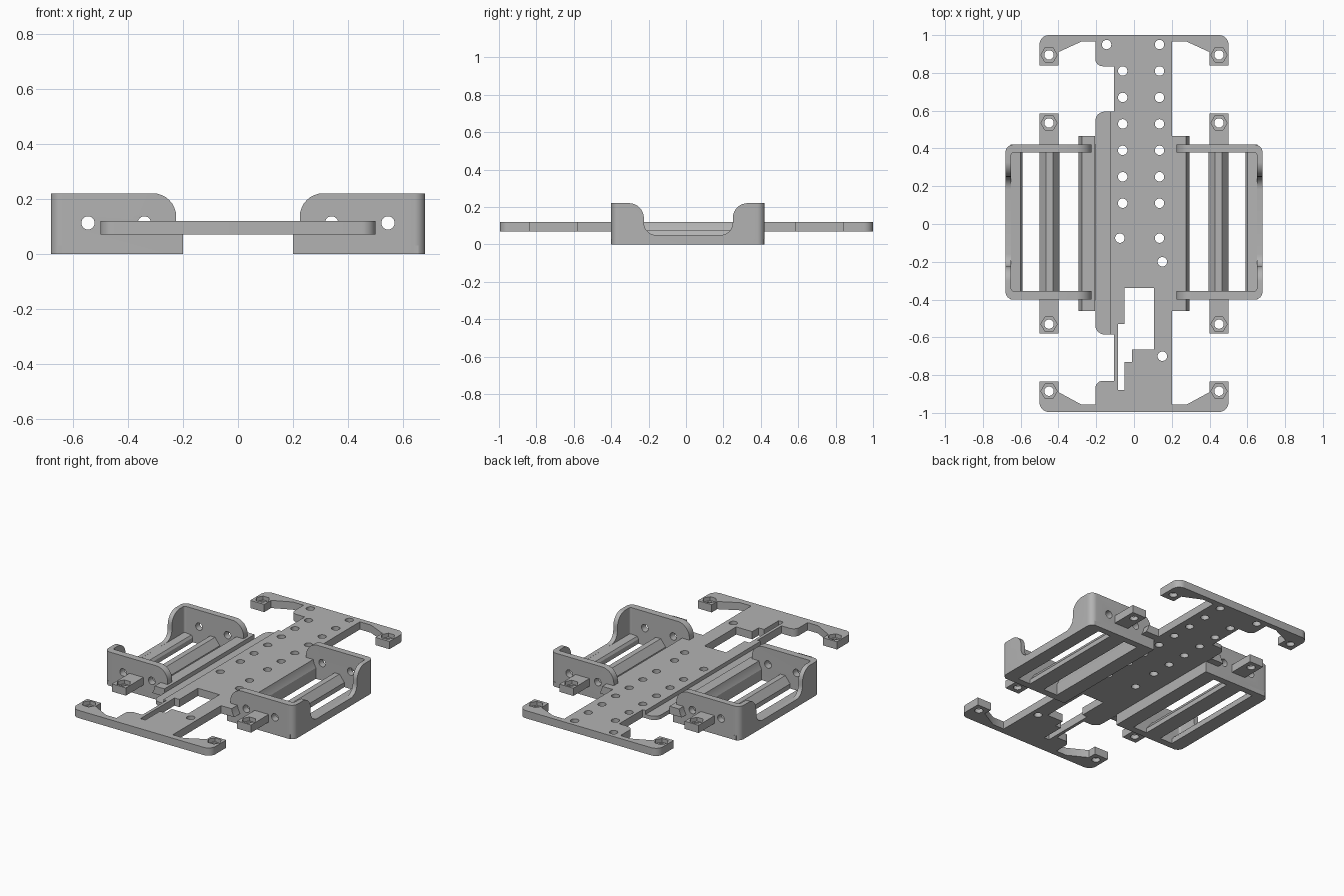
import bpy, bmesh, math
from mathutils import Vector

cube = bpy.data.objects.get("Cube")
if cube:
    bpy.data.objects.remove(cube, do_unlink=True)

grey = bpy.data.materials.new("plain_grey")
grey.use_nodes = True
grey.diffuse_color = (0.45, 0.45, 0.45, 1)
grey.node_tree.nodes["Principled BSDF"].inputs["Base Color"].default_value = (0.45, 0.45, 0.45, 1)


def rounded(points, steps=8):
    """Outline from (a, b) or (a, b, radius) points; radii are for square corners."""
    out = []
    for i, p in enumerate(points):
        c = Vector(p[:2])
        if len(p) == 2:
            out.append(c)
            continue
        r = p[2]
        u = (Vector(points[i - 1][:2]) - c).normalized() * r
        v = (Vector(points[(i + 1) % len(points)][:2]) - c).normalized() * r
        for k in range(steps + 1):
            t = math.pi / 2 * k / steps
            out.append(c + u + v - v * math.cos(t) - u * math.sin(t))
    return out


def ring(a, b, r, n=24):
    return [Vector((a + r * math.cos(2 * math.pi * k / n), b + r * math.sin(2 * math.pi * k / n)))
            for k in range(n)]


def rect(a0, a1, b0, b1):
    return [Vector(p) for p in ((a0, b0), (a1, b0), (a1, b1), (a0, b1))]


def prism(name, outline, lo, hi, holes=(), axis="z", side=1):
    """Filled outline with holes, extruded along an axis; side -1 mirrors it in x."""
    cu = bpy.data.curves.new(name, "CURVE")
    cu.dimensions, cu.fill_mode, cu.extrude = "2D", "BOTH", (hi - lo) / 2
    for loop in [outline, *holes]:
        sp = cu.splines.new("POLY")
        sp.points.add(len(loop) - 1)
        for pt, co in zip(sp.points, loop):
            pt.co = (co[0], co[1], 0, 1)
        sp.use_cyclic_u = True
    tmp = bpy.data.objects.new(name + "_outline", cu)
    bpy.context.collection.objects.link(tmp)
    dg = bpy.context.evaluated_depsgraph_get()
    me = bpy.data.meshes.new_from_object(tmp.evaluated_get(dg))
    bpy.data.objects.remove(tmp, do_unlink=True)
    bm = bmesh.new()
    bm.from_mesh(me)
    for v in bm.verts:
        a, b, c = v.co.x, v.co.y, v.co.z + (lo + hi) / 2
        x, y, z = {"z": (a, b, c), "x": (c, a, b), "y": (a, c, b)}[axis]
        v.co = (x * side, y, z)
    bmesh.ops.remove_doubles(bm, verts=bm.verts, dist=1e-5)
    bmesh.ops.recalc_face_normals(bm, faces=bm.faces)
    bm.to_mesh(me)
    bm.free()
    me.name = name
    me.materials.clear()
    me.materials.append(grey)
    ob = bpy.data.objects.new(name, me)
    bpy.context.collection.objects.link(ob)
    return ob


def activate(ob):
    bpy.ops.object.select_all(action="DESELECT")
    ob.select_set(True)
    bpy.context.view_layer.objects.active = ob


def cut(ob, cutters):
    activate(ob)
    for c in cutters:
        c.hide_render = True
        mod = ob.modifiers.new("cut", "BOOLEAN")
        mod.operation, mod.solver, mod.object = "DIFFERENCE", "EXACT", c
        bpy.ops.object.modifier_apply(modifier=mod.name)
        bpy.data.objects.remove(c, do_unlink=True)


BOTTOM, TOP = 0.07, 0.12
parts = []

# Central plate with end hooks
half_right = [(0.2, -0.955), (0.28, -0.955), (0.4, -0.89), (0.4, -0.835), (0.5, -0.835), (0.5, -0.995, 0.05)]
left_edge = [(-0.5, -0.995, 0.05), (-0.5, -0.835), (-0.4, -0.835), (-0.4, -0.89), (-0.28, -0.955),
             (-0.205, -0.955), (-0.205, -0.83, 0.04), (-0.105, -0.83), (-0.105, -0.585),
             (-0.205, -0.585, 0.05), (-0.205, 0.595, 0.05), (-0.105, 0.595), (-0.105, 0.835),
             (-0.205, 0.835, 0.04), (-0.205, 0.965), (-0.28, 0.965), (-0.4, 0.91), (-0.4, 0.84),
             (-0.5, 0.84), (-0.5, 1, 0.05)]
right_top = [(0.5, 1, 0.05), (0.5, 0.84), (0.4, 0.84), (0.4, 0.91), (0.28, 0.965), (0.2, 0.965)]
outline = rounded(left_edge + right_top + half_right)

window = [Vector(p) for p in ((-0.05, -0.34), (0.105, -0.34), (0.105, -0.665), (-0.01, -0.665),
                              (-0.01, -0.73), (-0.05, -0.73), (-0.05, -0.88), (-0.085, -0.88),
                              (-0.085, -0.53), (-0.05, -0.53))]
row = [0.11 + 0.14 * i for i in range(6)]
spots = [(-0.06, y) for y in row] + [(0.135, y) for y in row + [0.95, -0.075]]
spots += [(-0.145, 0.95), (-0.075, -0.075), (0.15, -0.2), (0.15, -0.7)]
hook_spots = [(s * 0.45, y) for s in (1, -1) for y in (0.895, -0.885)]
plate = prism("central_plate", outline, BOTTOM, TOP,
              [window] + [ring(x, y, 0.025) for x, y in spots + hook_spots])
nut_cutters = [prism("nut_cutter", ring(x, y, 0.043, 6), 0.095, 0.2) for x, y in hook_spots]
step_cutter = prism("step_cutter", rect(-0.3, -0.127, -0.6, 0.61), 0.095, 0.2)
cut(plate, nut_cutters + [step_cutter])
parts.append(plate)

# Twin cell trays, one each side
Y0, Y1 = -0.4, 0.42
for side, label in ((1, "left"), (-1, "right")):
    def part(name, *args, **kw):
        ob = prism(label + "_" + name, *args, side=side, **kw)
        parts.append(ob)
        return ob

    # U-shaped wall, dipped on the outer side, rounded at the inner ends
    wall = part("tray_wall", rounded([
        (0.225, Y0), (0.68, Y0, 0.04), (0.68, Y1, 0.04), (0.225, Y1), (0.225, Y1 - 0.042),
        (0.65, Y1 - 0.042, 0.012), (0.65, Y0 + 0.045, 0.012), (0.225, Y0 + 0.045)]), 0, 0.22)
    dip = rounded([(-0.31, 0.3), (-0.31, 0.2205), (-0.225, 0.2205, 0.08), (-0.225, 0.05, 0.065),
                   (0.25, 0.05, 0.065), (0.25, 0.2205, 0.08), (0.335, 0.2205), (0.335, 0.3)])
    corner = rounded([(0.18, 0.3), (0.18, 0.12), (0.2245, 0.12), (0.2245, 0.2205, 0.085),
                      (0.315, 0.2205), (0.315, 0.3)])
    cut(wall, [prism("dip_cutter", dip, 0.6, 0.8, axis="x", side=side),
               prism("corner_cutter", corner, -0.6, 0.6, axis="y", side=side)]
        + [prism("hole_cutter", ring(x, 0.113, 0.024), -0.6, 0.6, axis="y", side=side)
           for x in (0.34, 0.545)])

    # Slotted floor
    part("tray_floor", rect(0.2, 0.655, Y0, Y1), 0, 0.03,
         [rect(0.295, 0.395, Y0 + 0.045, Y1 - 0.042), rect(0.5, 0.59, Y0 + 0.045, Y1 - 0.042)])

    # Cell supports: inner bar, middle ridge, outer ledge
    part("inner_bar", rect(0.2, 0.295, 0.03, BOTTOM), Y0, Y1, axis="y")
    part("middle_ridge", [(0.395, 0.03), (0.5, 0.03), (0.465, 0.075), (0.43, 0.075)],
         Y0 + 0.04, Y1 - 0.04, axis="y")
    part("outer_ledge", [(0.59, 0.03), (0.655, 0.03), (0.655, 0.05), (0.6, 0.045)],
         Y0 + 0.04, Y1 - 0.04, axis="y")

    # Rail beside the central plate, hollowed on the cell side
    part("inner_rail", [(0.207 if side < 0 else 0.2, BOTTOM), (0.207 if side < 0 else 0.2, TOP),
                        (0.276, TOP), (0.282, 0.095), (0.295, BOTTOM)], -0.46, 0.465, axis="y")

    # Mounting tabs with nut pockets
    for name, y0, y1, hole_y in (("front_tab", -0.58, Y0 + 0.01, -0.53), ("back_tab", Y1 - 0.01, 0.585, 0.535)):
        tab = part(name, rect(0.4, 0.5, y0, y1), BOTTOM, TOP, [ring(0.45, hole_y, 0.025)])
        cut(tab, [prism("nut_cutter", ring(0.45, hole_y, 0.043, 6), 0.095, 0.2, side=side)])

# Smooth the rounded faces, keep the edges sharp
for ob in parts:
    activate(ob)
    bpy.ops.object.shade_smooth_by_angle(angle=math.radians(30))
